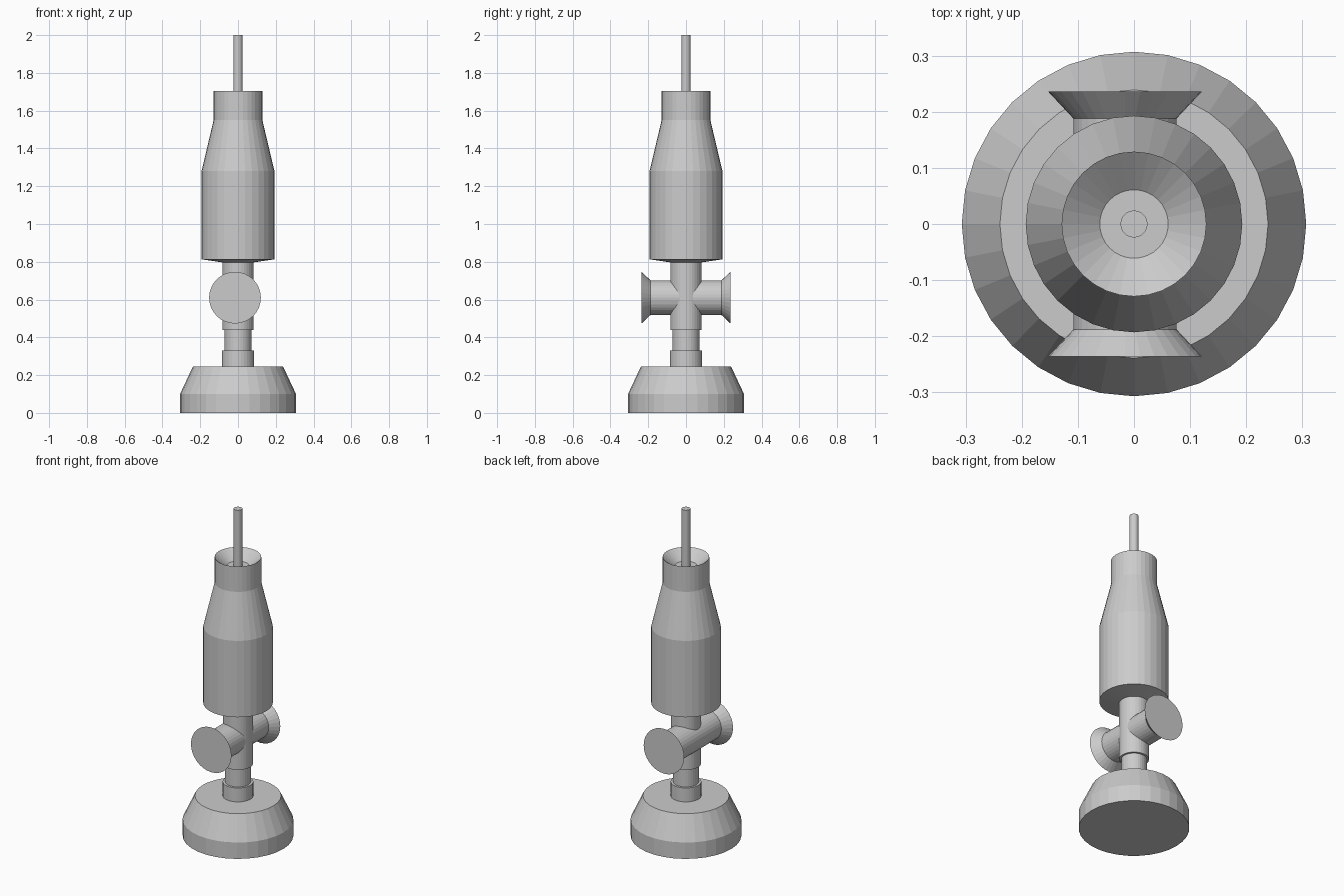
import bpy, bmesh, math

if "Cube" in bpy.data.objects:
    bpy.data.objects.remove(bpy.data.objects["Cube"])

SIDES = 32


def lathe(name, profile, location=(0, 0, 0), rotation=(0, 0, 0)):
    """Revolve (radius, z) points around z and cap both ends."""
    bm = bmesh.new()
    rings = []
    for r, z in profile:
        rings.append([bm.verts.new((r * math.cos(2 * math.pi * i / SIDES),
                                    r * math.sin(2 * math.pi * i / SIDES), z))
                      for i in range(SIDES)])
    for a, b in zip(rings, rings[1:]):
        for i in range(SIDES):
            j = (i + 1) % SIDES
            bm.faces.new((a[i], a[j], b[j], b[i]))
    bm.faces.new(rings[0][::-1])
    bm.faces.new(rings[-1])
    bmesh.ops.recalc_face_normals(bm, faces=bm.faces)
    mesh = bpy.data.meshes.new(name)
    bm.to_mesh(mesh)
    bm.free()
    obj = bpy.data.objects.new(name, mesh)
    obj.location = location
    obj.rotation_euler = rotation
    bpy.context.collection.objects.link(obj)
    return obj


# Weighted foot with chamfered shoulder
lathe("base", [(0.307, 0), (0.307, 0.1), (0.239, 0.245)])

# Stem: lower collar, narrow neck, upper stem
lathe("stem", [(0.085, 0.245), (0.085, 0.33), (0.071, 0.33), (0.071, 0.44),
               (0.083, 0.44), (0.083, 0.797)])

# Cross pipe with flared, closed ends
lathe("cross_handle", [(0.137, -0.236), (0.092, -0.188), (0.092, 0.188), (0.137, 0.236)],
      location=(-0.016, 0, 0.61), rotation=(math.pi / 2, 0, 0))

# Bottle-shaped body with a funnel sunk into the top
lathe("body", [(0.083, 0.797), (0.193, 0.813), (0.193, 1.28), (0.129, 1.55),
               (0.129, 1.705), (0.061, 1.65)])

# Thin rod rising from the funnel floor
lathe("rod", [(0.024, 1.65), (0.024, 2.0)])
